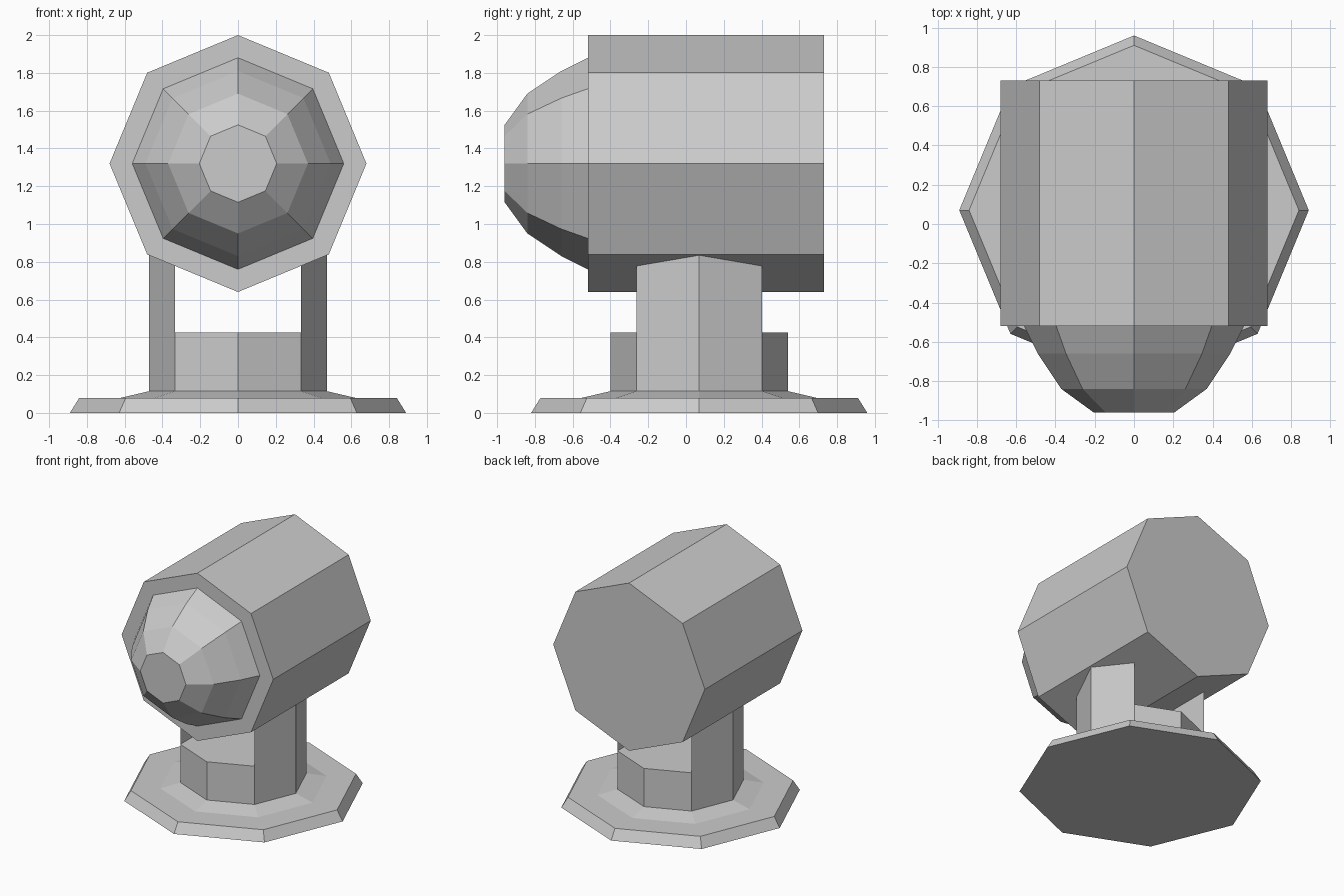
import bpy, bmesh
from math import cos, sin, tau, pi
from mathutils import Matrix, Vector

if "Cube" in bpy.data.objects:
    bpy.data.objects.remove(bpy.data.objects["Cube"])

SIDES = 8
PIVOT_Y = 0.07


def finish(name, bm):
    bmesh.ops.recalc_face_normals(bm, faces=bm.faces)
    mesh = bpy.data.meshes.new(name)
    bm.to_mesh(mesh)
    bm.free()
    obj = bpy.data.objects.new(name, mesh)
    bpy.context.collection.objects.link(obj)
    return obj


def turned(name, profile, matrix):
    """Closed eight-sided solid from (radius, height) pairs."""
    bm = bmesh.new()
    rings = [[bm.verts.new(matrix @ Vector((r * cos(tau * i / SIDES), r * sin(tau * i / SIDES), h)))
              for i in range(SIDES)] for r, h in profile]
    for low, high in zip(rings, rings[1:]):
        for i in range(SIDES):
            j = (i + 1) % SIDES
            bm.faces.new((low[i], low[j], high[j], high[i]))
    bm.faces.new(rings[0][::-1])
    bm.faces.new(rings[-1])
    return finish(name, bm)


# Stepped foot and short column
turned("base", [(0.89, 0), (0.84, 0.08), (0.62, 0.08), (0.47, 0.115), (0.47, 0.425)],
       Matrix.Translation((0, PIVOT_Y, 0)))

# Barrel with faceted domed lens, axis facing the front
turned("lamp_head", [(0.68, -0.73), (0.68, 0.52), (0.56, 0.52), (0.49, 0.66), (0.37, 0.84), (0.205, 0.96)],
       Matrix.Translation((0, 0, 1.32)) @ Matrix.Rotation(pi / 2, 4, 'X'))

# Triangular fork arms rising from the column into the barrel
a = 0.47 * cos(pi / 4)
for name, side in (("left_arm", -1), ("right_arm", 1)):
    bm = bmesh.new()
    corners = [(side * a, PIVOT_Y - a), (side * 0.47, PIVOT_Y), (side * a, PIVOT_Y + a)]
    face = bm.faces.new([bm.verts.new((x, y, 0.425)) for x, y in corners])
    top = bmesh.ops.extrude_face_region(bm, geom=[face], use_keep_orig=True)["geom"]
    for v in top:
        if isinstance(v, bmesh.types.BMVert):
            v.co.z = 0.845
    finish(name, bm)
